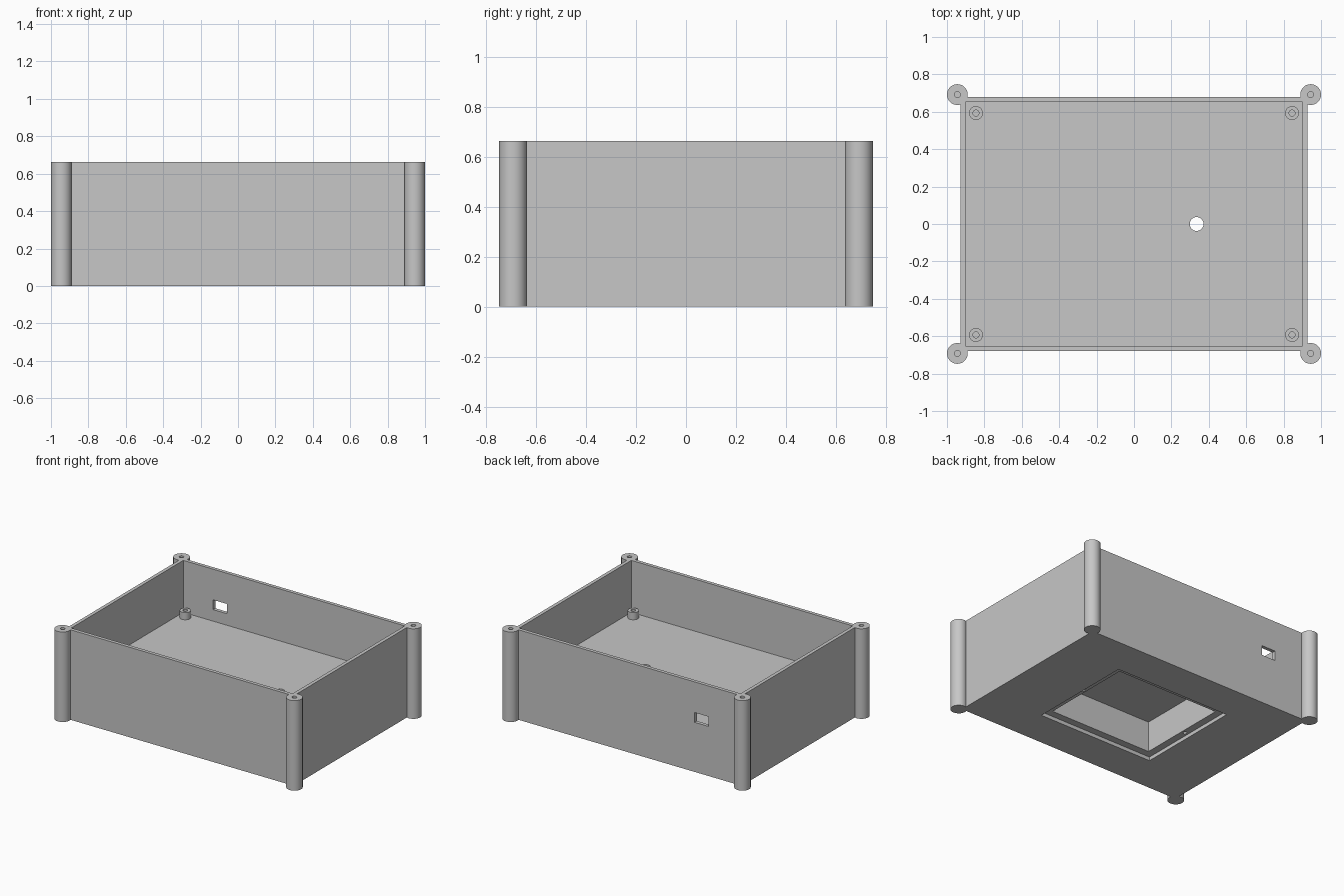
import bpy
import bmesh
import math
from mathutils import Matrix, Vector

cube = bpy.data.objects.get("Cube")
if cube:
    bpy.data.objects.remove(cube, do_unlink=True)

# Overall dimensions
HEIGHT = 0.663
OUTER_X, OUTER_Y = 0.928, 0.678
WALL = 0.026
FLOOR = 0.28
PLATE = 0.027

grey = bpy.data.materials.new("light_grey_plastic")
grey.use_nodes = True
colour = (0.57, 0.57, 0.57, 1)
grey.diffuse_color = colour
grey.node_tree.nodes["Principled BSDF"].inputs["Base Color"].default_value = colour


def make_object(name, bm):
    bmesh.ops.recalc_face_normals(bm, faces=bm.faces)
    mesh = bpy.data.meshes.new(name)
    bm.to_mesh(mesh)
    bm.free()
    mesh.materials.append(grey)
    obj = bpy.data.objects.new(name, mesh)
    bpy.context.collection.objects.link(obj)
    return obj


def box(name, low, high):
    low, high = Vector(low), Vector(high)
    bm = bmesh.new()
    bmesh.ops.create_cube(bm, size=1, matrix=Matrix.Translation((low + high) / 2)
                          @ Matrix.Diagonal((*(high - low), 1)))
    return make_object(name, bm)


def cylinder(name, x, y, radius, z0, z1):
    bm = bmesh.new()
    bmesh.ops.create_cone(bm, cap_ends=True, segments=32, radius1=radius,
                          radius2=radius, depth=z1 - z0,
                          matrix=Matrix.Translation((x, y, (z0 + z1) / 2)))
    return make_object(name, bm)


def smooth(obj):
    bpy.ops.object.select_all(action='DESELECT')
    obj.select_set(True)
    bpy.context.view_layer.objects.active = obj
    bpy.ops.object.shade_smooth_by_angle(angle=math.radians(35))


def cut(target, cutter):
    mod = target.modifiers.new("cut", 'BOOLEAN')
    mod.operation = 'DIFFERENCE'
    mod.solver = 'EXACT'
    mod.object = cutter
    bpy.context.view_layer.objects.active = target
    bpy.ops.object.modifier_apply(modifier=mod.name)
    bpy.data.objects.remove(cutter, do_unlink=True)


def bored_post(name, x, y, radius, bore, z0, z1, bore_floor):
    """Turned post with a blind screw hole in its top."""
    profile = [(0, z0), (radius, z0), (radius, z1),
               (bore, z1), (bore, bore_floor), (0, bore_floor)]
    bm = bmesh.new()
    verts = [bm.verts.new((r, 0, z)) for r, z in profile]
    edges = [bm.edges.new(pair) for pair in zip(verts, verts[1:])]
    bmesh.ops.spin(bm, geom=verts + edges, cent=(0, 0, 0), axis=(0, 0, 1),
                   angle=math.tau, steps=40)
    bmesh.ops.remove_doubles(bm, verts=bm.verts, dist=1e-5)
    obj = make_object(name, bm)
    obj.location = (x, y, 0)
    smooth(obj)


# Case body: open tray above, raised floor
body = box("case_body", (-OUTER_X, -OUTER_Y, 0), (OUTER_X, OUTER_Y, HEIGHT))
inner_x, inner_y = OUTER_X - WALL, OUTER_Y - WALL
cut(body, box("tray_cutter", (-inner_x, -inner_y, FLOOR), (inner_x, inner_y, 1)))

# Underside compartment with a stepped ledge for its lid
LID_X, LID_Y, LEDGE = 0.47, 0.40, 0.053
cut(body, box("lid_recess_cutter", (-LID_X, -LID_Y, -0.1), (LID_X, LID_Y, PLATE)))
cut(body, box("compartment_cutter", (-LID_X + LEDGE, -LID_Y + LEDGE, -0.1),
              (LID_X - LEDGE, LID_Y - LEDGE, FLOOR - PLATE)))

# Lid screw holes in the ledge
for side in (-1, 1):
    cut(body, cylinder("lid_hole_cutter", side * (LID_X - LEDGE / 2), 0, 0.013, -0.1, 0.14))

# Cable hole through the floor, and port in the back wall
cut(body, cylinder("cable_hole_cutter", 0.335, 0, 0.037, 0.2, 0.35))
cut(body, box("port_cutter", (-0.66, 0.6, 0.365), (-0.545, 0.75, 0.437)))
smooth(body)

# Corner posts and inner board standoffs
for sx, x_name in ((-1, "right"), (1, "left")):
    for sy, y_name in ((-1, "front"), (1, "back")):
        place = f"{y_name}_{x_name}"
        bored_post(f"corner_post_{place}", sx * 0.9445, sy * 0.692,
                   0.0555, 0.016, 0, HEIGHT, HEIGHT - 0.2)
        bored_post(f"standoff_{place}", sx * 0.845, sy * 0.593,
                   0.037, 0.016, FLOOR - 0.01, FLOOR + 0.053, FLOOR + 0.002)
